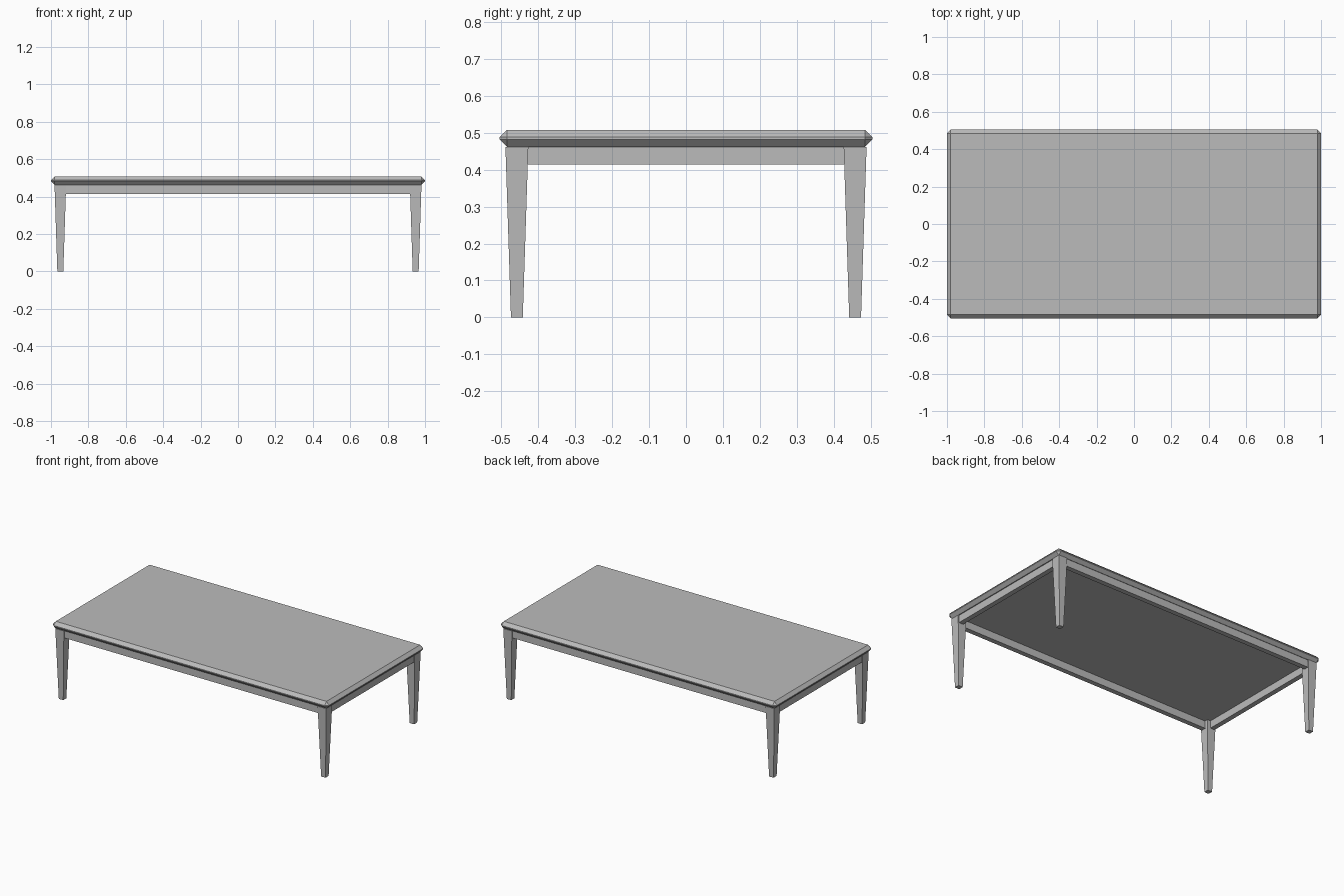
import bpy
import bmesh

cube = bpy.data.objects.get("Cube")
if cube:
    bpy.data.objects.remove(cube, do_unlink=True)

grey = bpy.data.materials.new("plain grey")
grey.use_nodes = True
colour = (0.5, 0.5, 0.5, 1)
grey.diffuse_color = colour
grey.node_tree.nodes["Principled BSDF"].inputs["Base Color"].default_value = colour


def box(name, size, centre):
    """Add a flat-shaded box with its size baked into the mesh."""
    bm = bmesh.new()
    bmesh.ops.create_cube(bm, size=1)
    bmesh.ops.scale(bm, vec=size, verts=bm.verts)
    mesh = bpy.data.meshes.new(name)
    bm.to_mesh(mesh)
    bm.free()
    mesh.materials.append(grey)
    obj = bpy.data.objects.new(name, mesh)
    obj.location = centre
    bpy.context.collection.objects.link(obj)
    return obj


TOP, UNDER, RAIL_LOW = 0.508, 0.462, 0.414
LEG_X, LEG_Y = 0.95, 0.458
LEG_WIDE, LEG_FOOT = 0.062, 0.032
RAIL_THICK, RAIL_OUT = 0.032, 0.008

# Table top with chamfered edges and corners
table_top = box("table_top", (2, 1.01, TOP - UNDER), (0, 0, (TOP + UNDER) / 2))
bevel = table_top.modifiers.new("chamfer", "BEVEL")
bevel.width = 0.02
bevel.segments = 1

# Square legs tapering to the foot
for x, side in ((1, "left"), (-1, "right")):
    for y, end in ((-1, "front"), (1, "back")):
        leg = box(f"{end}_{side}_leg", (LEG_WIDE, LEG_WIDE, UNDER),
                  (x * LEG_X, y * LEG_Y, UNDER / 2))
        for v in leg.data.vertices:
            if v.co.z < 0:
                v.co.x *= LEG_FOOT / LEG_WIDE
                v.co.y *= LEG_FOOT / LEG_WIDE

# Rails joining the legs under the top
rail_z = (UNDER + RAIL_LOW) / 2
rail_high = UNDER - RAIL_LOW
for s, long_name, short_name in ((-1, "front", "right"), (1, "back", "left")):
    box(f"{long_name}_rail", (2 * LEG_X - LEG_WIDE + 0.01, RAIL_THICK, rail_high),
        (0, s * (LEG_Y + RAIL_OUT), rail_z))
    box(f"{short_name}_rail", (RAIL_THICK, 2 * LEG_Y - LEG_WIDE + 0.01, rail_high),
        (s * (LEG_X + RAIL_OUT), 0, rail_z))
